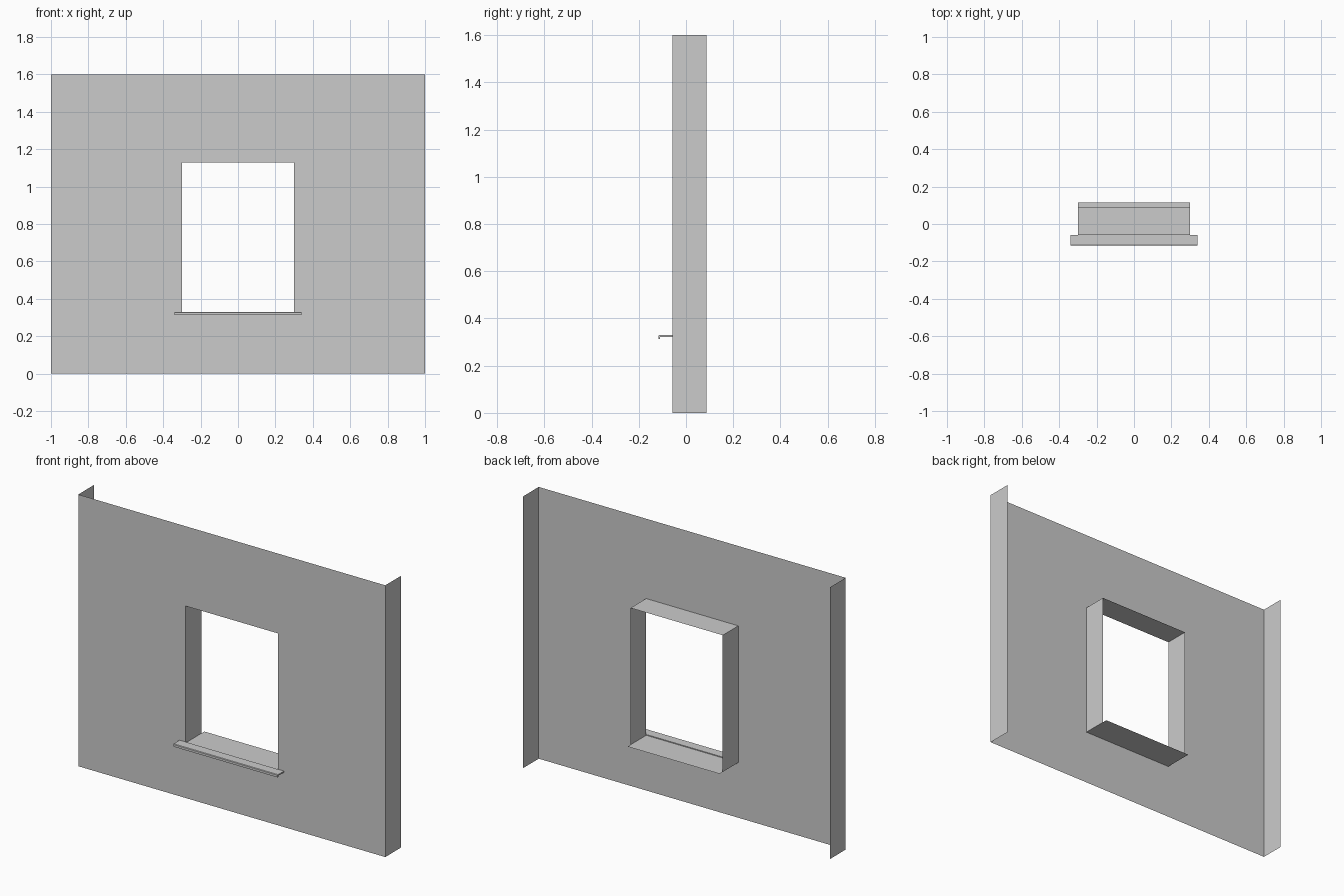
import bpy

if "Cube" in bpy.data.objects:
    bpy.data.objects.remove(bpy.data.objects["Cube"])

FRONT, BACK = -0.058, 0.087      # wall face and rear edge of the returns
W, H = 1.0, 1.6                  # half width and height of the wall
OW, OB, OT = 0.30, 0.325, 1.13   # opening half width, bottom, top


def make(name, verts, faces):
    mesh = bpy.data.meshes.new(name)
    mesh.from_pydata(verts, [], faces)
    obj = bpy.data.objects.new(name, mesh)
    bpy.context.collection.objects.link(obj)
    return obj


def sweep_y(name, path, y0, y1):
    """Open sheet: an x/z path carried from y0 to y1."""
    n = len(path)
    verts = [(x, y, z) for y in (y0, y1) for x, z in path]
    return make(name, verts, [(i, i + 1, n + i + 1, n + i) for i in range(n - 1)])


def sweep_x(name, profile, half):
    """Solid bar: a closed y/z profile carried along x."""
    n = len(profile)
    verts = [(x, y, z) for x in (-half, half) for y, z in profile]
    faces = [(i, (i + 1) % n, n + (i + 1) % n, n + i) for i in range(n)]
    faces += [tuple(reversed(range(n))), tuple(range(n, 2 * n))]
    return make(name, verts, faces)


# Front wall sheet with the window opening
outer = [(-W, 0), (W, 0), (W, H), (-W, H)]
inner = [(-OW, OB), (OW, OB), (OW, OT), (-OW, OT)]
make("wall_front", [(x, FRONT, z) for x, z in outer + inner],
     [(i, (i + 1) % 4, 4 + (i + 1) % 4, 4 + i) for i in range(4)])

# Wall returns at both ends
for side, s in (("left", -1), ("right", 1)):
    ends = [(s * W, 0), (s * W, H)]
    sweep_y("wall_return_" + side, ends[::s], FRONT, BACK)

# Jambs and head around the opening
sweep_y("window_reveal", [inner[0], inner[3], inner[2], inner[1]], FRONT, BACK)

# Inner sill sheet, running slightly past the back of the jambs
sweep_y("inner_sill", [(-OW, OB), (OW, OB)], FRONT, BACK)
sweep_y("inner_sill_back_strip", [(-OW, OB), (OW, OB)], BACK, 0.116)

# Outer sill with a turned-down drip lip
sweep_x("outer_sill", [(FRONT, 0.322), (FRONT, 0.330), (-0.113, 0.330),
                       (-0.116, 0.327), (-0.116, 0.314), (-0.110, 0.314),
                       (-0.110, 0.322)], 0.34)
